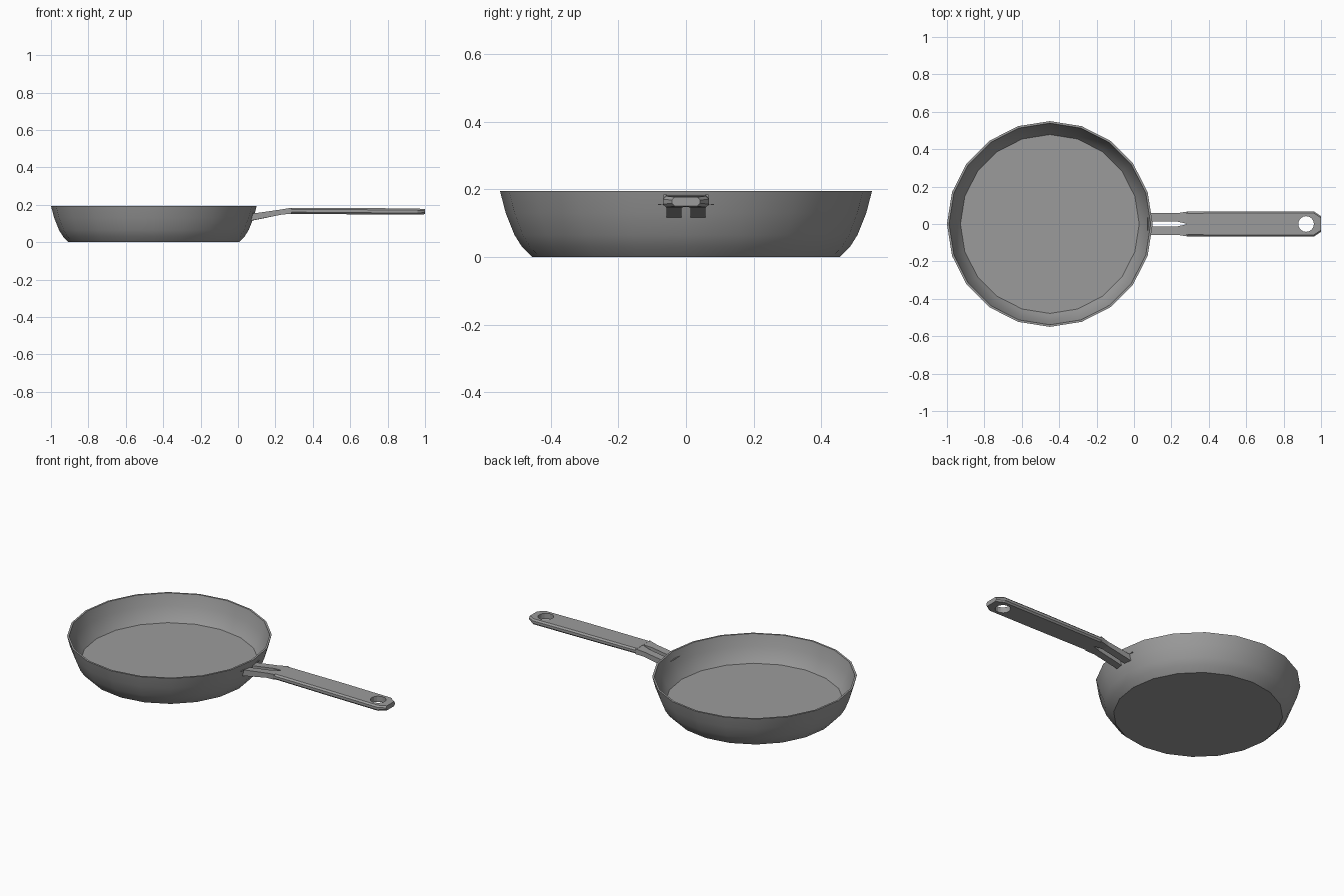
import bpy, bmesh, math

if "Cube" in bpy.data.objects:
    bpy.data.objects.remove(bpy.data.objects["Cube"])

grey = bpy.data.materials.new("pan_grey")
grey.use_nodes = True
colour = (0.33, 0.33, 0.33, 1)
grey.diffuse_color = colour
grey.node_tree.nodes["Principled BSDF"].inputs["Base Color"].default_value = colour


def make_object(name, bm):
    bmesh.ops.recalc_face_normals(bm, faces=bm.faces)
    mesh = bpy.data.meshes.new(name)
    bm.to_mesh(mesh)
    bm.free()
    mesh.materials.append(grey)
    obj = bpy.data.objects.new(name, mesh)
    bpy.context.collection.objects.link(obj)
    return obj


def loft(name, rings):
    """Skin a row of closed rings and cap both ends."""
    bm = bmesh.new()
    rows = [[bm.verts.new(p) for p in ring] for ring in rings]
    n = len(rows[0])
    for a, b in zip(rows, rows[1:]):
        for i in range(n):
            j = (i + 1) % n
            bm.faces.new((a[i], a[j], b[j], b[i]))
    bm.faces.new(rows[0])
    bm.faces.new(rows[-1])
    return make_object(name, bm)


# Pan: one profile turned from the underside, over the rim, to the inner floor
SIDES, CENTRE = 20, -0.45
profile = [(0.455, 0), (0.485, 0.03), (0.507, 0.065), (0.533, 0.13), (0.55, 0.195),
           (0.539, 0.195), (0.522, 0.13), (0.497, 0.075), (0.478, 0.047)]


def circle(r, z):
    angles = [math.tau * i / SIDES for i in range(SIDES)]
    return [(CENTRE + r * math.cos(a), r * math.sin(a), z) for a in angles]


pan = loft("pan_bowl", [circle(r, z) for r, z in profile])
bpy.context.view_layer.objects.active = pan
pan.select_set(True)
bpy.ops.object.shade_smooth_by_angle(angle=math.radians(40))


# Grip: flat bar with bevelled edges and a clipped tip
def bar_section(x, w, low, high, c=0.009):
    half = [(w - c, low), (w, low + c), (w, high - c), (w - c, high)]
    return [(x, y, z) for y, z in half] + [(x, -y, z) for y, z in reversed(half)]


grip = loft("handle_grip", [bar_section(0.28, 0.066, 0.152, 0.184),
                            bar_section(0.66, 0.068, 0.149, 0.183),
                            bar_section(0.96, 0.068, 0.147, 0.18),
                            bar_section(1.0, 0.042, 0.15, 0.177)])

# Hanging hole
bm = bmesh.new()
bmesh.ops.create_cone(bm, cap_ends=True, segments=16, radius1=0.042, radius2=0.042, depth=0.2)
bmesh.ops.translate(bm, verts=bm.verts, vec=(0.92, 0, 0.165))
cutter = make_object("hole_cutter", bm)
cutter.hide_render = True
cutter.hide_set(True)
cutter.display_type = 'WIRE'
cut = grip.modifiers.new("hanging_hole", 'BOOLEAN')
cut.object = cutter
cut.solver = 'EXACT'


# Forked arms joining the grip to the bowl, skewed to follow the wall
def arm_section(x, inner, outer, low, high, skew=0.0):
    corners = [(inner, low), (outer, low), (outer, high), (inner, high)]
    return [(x - skew * y, y, z) for y, z in corners]


arms = loft("handle_arms", [arm_section(0.08, 0.013, 0.058, 0.116, 0.152, 0.16),
                            arm_section(0.23, 0.013, 0.058, 0.147, 0.175),
                            arm_section(0.285, 0.001, 0.066, 0.153, 0.184)])
mirror = arms.modifiers.new("other_arm", 'MIRROR')
mirror.use_axis = (False, True, False)

# Thin mounting tab on the wall
bm = bmesh.new()
bmesh.ops.create_cube(bm, size=1)
bmesh.ops.scale(bm, verts=bm.verts, vec=(0.012, 0.166, 0.004))
bmesh.ops.translate(bm, verts=bm.verts, vec=(0.077, 0, 0.155))
make_object("mounting_tab", bm)
